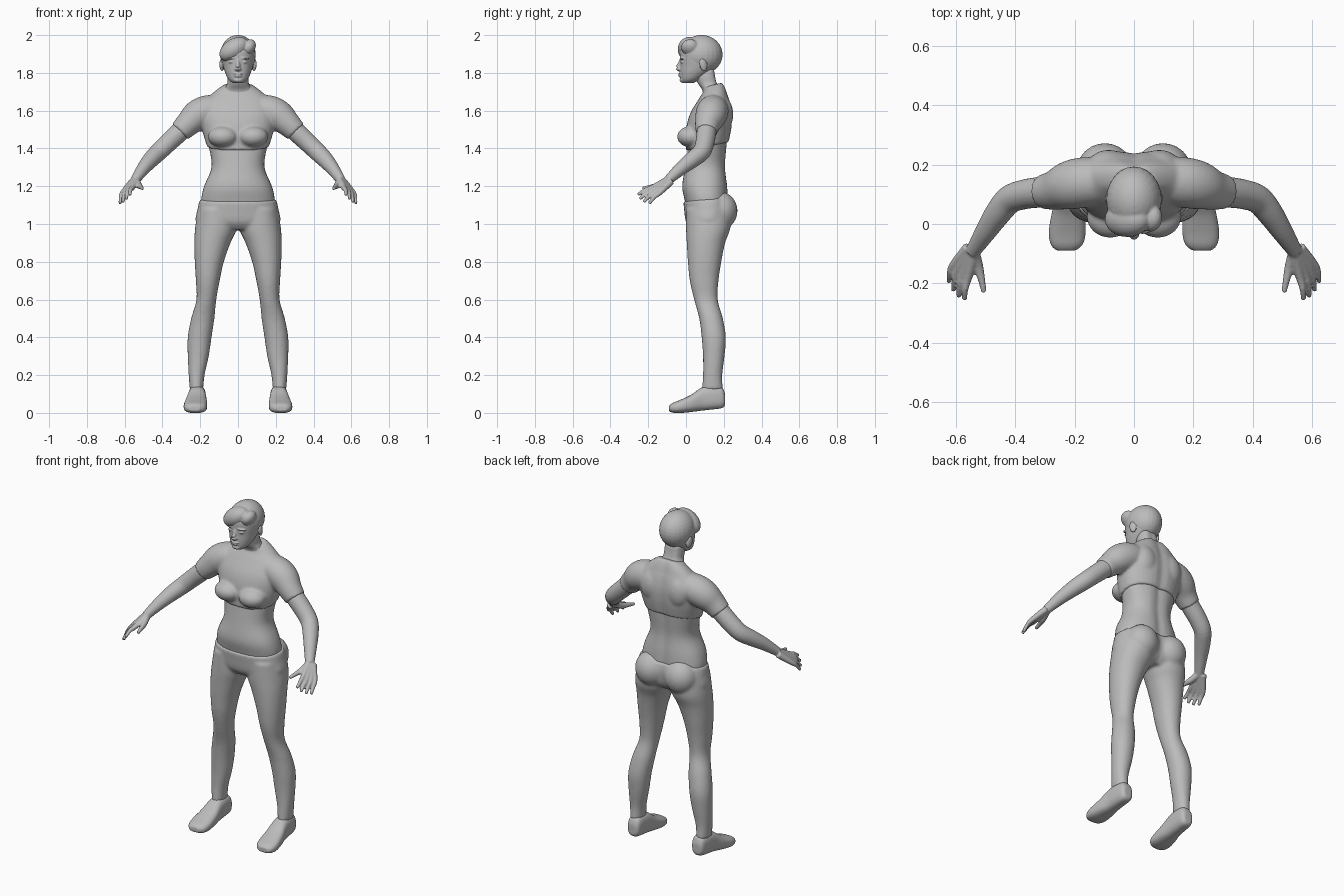
import bpy, bmesh
from math import cos, sin, pi, exp, copysign
from mathutils import Vector, Matrix, Euler

cube = bpy.data.objects.get("Cube")
if cube:
    bpy.data.objects.remove(cube, do_unlink=True)

GREY = (0.5, 0.5, 0.5, 1)
grey = bpy.data.materials.new("plain grey")
grey.use_nodes = True
grey.diffuse_color = GREY
grey.node_tree.nodes["Principled BSDF"].inputs["Base Color"].default_value = GREY


def smooth_rows(rows, steps=4):
    """Catmull-Rom interpolation of every column of a table."""
    out = []
    last = len(rows) - 1
    for i in range(last):
        a, b, c, d = (rows[min(max(k, 0), last)] for k in (i - 1, i, i + 1, i + 2))
        for s in range(steps):
            t = s / steps
            out.append([q + t / 2 * (r - p + t * (2*p - 5*q + 4*r - e + t * (3*q - 3*r + e - p)))
                        for p, q, r, e in zip(a, b, c, d)])
    out.append(list(rows[last]))
    return out


def skin(bm, rings):
    """Bridge rings of points into a closed tube."""
    loops = [[bm.verts.new(p) for p in ring] for ring in rings]
    n = len(loops[0])
    for lower, upper in zip(loops, loops[1:]):
        for i in range(n):
            j = (i + 1) % n
            bm.faces.new((lower[i], lower[j], upper[j], upper[i]))
    bm.faces.new(loops[0][::-1])
    bm.faces.new(loops[-1])


def loft(bm, rows, square=0.88, along_y=False, groove=0.0, n=36):
    """Rows: position, then low and high limits on the two cross axes."""
    rings = []
    for t, a0, a1, b0, b1 in smooth_rows(rows):
        ring = []
        for i in range(n):
            c, s = cos(2 * pi * i / n), sin(2 * pi * i / n)
            a = (a0 + a1) / 2 + (a1 - a0) / 2 * copysign(abs(c) ** square, c)
            b = (b0 + b1) / 2 + (b1 - b0) / 2 * copysign(abs(s) ** square, s)
            if s > 0:
                b -= groove * exp(-(a / 0.03) ** 2)
            ring.append((a, t, b) if along_y else (a, b, t))
        rings.append(ring)
    skin(bm, rings)


def body_loft(bm, rows, **options):
    loft(bm, [(z, -w, w, front, back) for z, w, front, back in rows], **options)


def tube(bm, rows, n=16):
    """Rows: centre point and radius along a limb."""
    rows = smooth_rows(rows)
    points = [Vector(r[:3]) for r in rows]
    rings = []
    for i, p in enumerate(points):
        tangent = points[min(i + 1, len(points) - 1)] - points[max(i - 1, 0)]
        turn = tangent.to_track_quat('Z', 'Y')
        r = rows[i][3]
        rings.append([p + turn @ Vector((r * cos(2*pi*k/n), r * sin(2*pi*k/n), 0))
                      for k in range(n)])
    skin(bm, rings)


def blob(bm, place, size, turn=(0, 0, 0)):
    matrix = Matrix.LocRotScale(Vector(place), Euler(turn), Vector(size))
    bmesh.ops.create_uvsphere(bm, u_segments=24, v_segments=16, radius=1, matrix=matrix)


def tilt_edge(bm, height, slope, fade=0.1):
    """Lean a garment edge so the back sits higher than the front."""
    for v in bm.verts:
        weight = max(0, 1 - abs(v.co.z - height) / fade)
        v.co.z += slope * (v.co.y - 0.11) * weight


def finish(name, bm, voxel, rounds=4, side=1):
    """Fuse overlapping volumes into one smooth skin."""
    for v in bm.verts:
        v.co.x *= side
    bmesh.ops.recalc_face_normals(bm, faces=bm.faces)
    mesh = bpy.data.meshes.new(name)
    bm.to_mesh(mesh)
    bm.free()
    mesh.materials.append(grey)
    obj = bpy.data.objects.new(name, mesh)
    bpy.context.collection.objects.link(obj)
    fuse = obj.modifiers.new("fuse", 'REMESH')
    fuse.mode = 'VOXEL'
    fuse.voxel_size = voxel
    fuse.use_smooth_shade = True
    soften = obj.modifiers.new("soften", 'SMOOTH')
    soften.factor = 0.5
    soften.iterations = rounds
    for poly in mesh.polygons:
        poly.use_smooth = True
    return obj


# Midriff, chest core and neck
bm = bmesh.new()
body_loft(bm, [(1.06, .19, .01, .22), (1.13, .195, -.008, .225), (1.2, .18, -.02, .222),
               (1.3, .14, -.005, .212), (1.4, .153, .01, .218), (1.5, .18, .02, .225),
               (1.58, .18, .04, .23), (1.65, .15, .07, .22), (1.7, .09, .09, .2),
               (1.74, .058, .065, .175), (1.78, .055, .05, .165), (1.82, .05, .06, .16)],
          groove=0.012)
finish("torso_and_neck", bm, 0.009)

# Cropped top with short sleeves
bm = bmesh.new()
body_loft(bm, [(1.41, .165, .0, .23), (1.5, .19, .0, .243), (1.58, .2, .02, .247),
               (1.65, .18, .06, .235), (1.7, .12, .09, .215), (1.728, .072, .09, .198)],
          groove=0.01)
tilt_edge(bm, 1.41, 0.2)
tilt_edge(bm, 1.728, 0.25, 0.05)
for side in (1, -1):
    blob(bm, (side * .08, .025, 1.462), (.08, .072, .056))
    blob(bm, (side * .085, .2, 1.58), (.07, .05, .09))
    tube(bm, [(side * x, y, z, r) for x, y, z, r in
              ((.1, .145, 1.605, .08), (.17, .14, 1.595, .085), (.22, .13, 1.57, .082),
               (.265, .115, 1.53, .068), (.308, .108, 1.487, .058))], n=24)
finish("cropped_top", bm, 0.008, rounds=5)

# Trousers
bm = bmesh.new()
body_loft(bm, [(1.13, .203, -.014, .234), (1.08, .214, -.01, .245),
               (1.01, .222, 0, .232), (.97, .15, .03, .2)], groove=0.012)
tilt_edge(bm, 1.13, 0.08)
for side in (1, -1):
    blob(bm, (side * .098, .183, 1.07), (.095, .09, .1))
    legs = [(1.08, .01, .21, .0, .235), (.98, .006, .227, .0, .235), (.9, .04, .231, .004, .207),
            (.8, .075, .229, .01, .187), (.7, .097, .223, .02, .172), (.6, .115, .22, .043, .168),
            (.5, .125, .248, .07, .195), (.4, .14, .266, .083, .211), (.3, .155, .266, .09, .204),
            (.2, .177, .261, .09, .192), (.125, .184, .256, .085, .195)]
    loft(bm, [(z, side * a, side * b, f, k) for z, a, b, f, k in legs], square=0.95)
finish("trousers", bm, 0.009)

for label, side in (("left", 1), ("right", -1)):
    # Arm with palm, fingers and thumb
    bm = bmesh.new()
    tube(bm, [(.23, .125, 1.56, .05), (.3, .11, 1.495, .052), (.37, .1, 1.43, .05),
              (.42, .082, 1.382, .048), (.46, .035, 1.342, .044), (.5, -.025, 1.295, .036),
              (.545, -.095, 1.232, .025)], n=24)
    index, pinky = Vector((.56, -.18, 1.192)), Vector((.61, -.14, 1.165))
    index_tip, pinky_tip = Vector((.572, -.255, 1.155)), Vector((.624, -.195, 1.108))
    for i in range(4):
        knuckle = index.lerp(pinky, i / 3)
        tip = index_tip.lerp(pinky_tip, i / 3)
        if i in (1, 2):
            tip += (tip - knuckle) * 0.15
        start = Vector((.537, -.095, 1.234)).lerp(Vector((.558, -.08, 1.225)), i / 3)
        middle = knuckle.lerp(tip, 0.5) + Vector((.003, 0, .006))
        tube(bm, [(*start, .02), (*knuckle, .0145), (*middle, .011), (*tip, .0085)])
    tube(bm, [(.54, -.095, 1.23, .02), (.525, -.145, 1.205, .017),
              (.514, -.19, 1.196, .012), (.506, -.23, 1.188, .009)])
    finish(label + "_arm", bm, 0.005, rounds=2, side=side)

    # Shoe
    bm = bmesh.new()
    loft(bm, [(.207, .19, .24, .04, .1), (.19, .175, .253, .025, .137), (.14, .171, .261, .018, .146),
              (.085, .169, .266, .012, .136), (.03, .164, .279, .005, .098),
              (-.03, .163, .288, -.001, .069), (-.07, .173, .281, .001, .053),
              (-.09, .198, .262, .009, .038)], square=0.75, along_y=True)
    finish(label + "_shoe", bm, 0.006, side=side)

# Head with ears, nose, brows, eyes and lips
bm = bmesh.new()
body_loft(bm, [(1.747, .028, -.018, .04), (1.765, .05, -.027, .075), (1.8, .068, -.031, .125),
               (1.84, .08, -.031, .168), (1.88, .088, -.032, .186), (1.92, .089, -.03, .186),
               (1.96, .073, -.008, .163), (1.985, .04, .03, .125)], square=0.95)
tube(bm, [(0, -.026, 1.87, .008), (0, -.036, 1.845, .01), (0, -.043, 1.826, .013), (0, -.03, 1.815, .01)])
blob(bm, (0, -.031, 1.794), (.024, .01, .0045))
blob(bm, (0, -.03, 1.783), (.02, .01, .0055))
blob(bm, (0, -.02, 1.762), (.025, .014, .013))
for side in (1, -1):
    blob(bm, (side * .086, .092, 1.842), (.011, .02, .034), (.2, 0, side * .35))
    blob(bm, (side * .036, -.02, 1.877), (.026, .014, .005), (0, side * .1, side * .25))
    blob(bm, (side * .034, -.02, 1.858), (.016, .01, .007))
    blob(bm, (side * .011, -.036, 1.82), (.008, .01, .007))
finish("head", bm, 0.004, rounds=2)

# Short hair with a swept fringe
bm = bmesh.new()
blob(bm, (0, .082, 1.897), (.094, .112, .104))
blob(bm, (-.022, .016, 1.925), (.085, .06, .054), (0, -.59, 0))
blob(bm, (.056, .022, 1.935), (.035, .048, .046), (0, .6, 0))
finish("hair", bm, 0.005, rounds=2)
